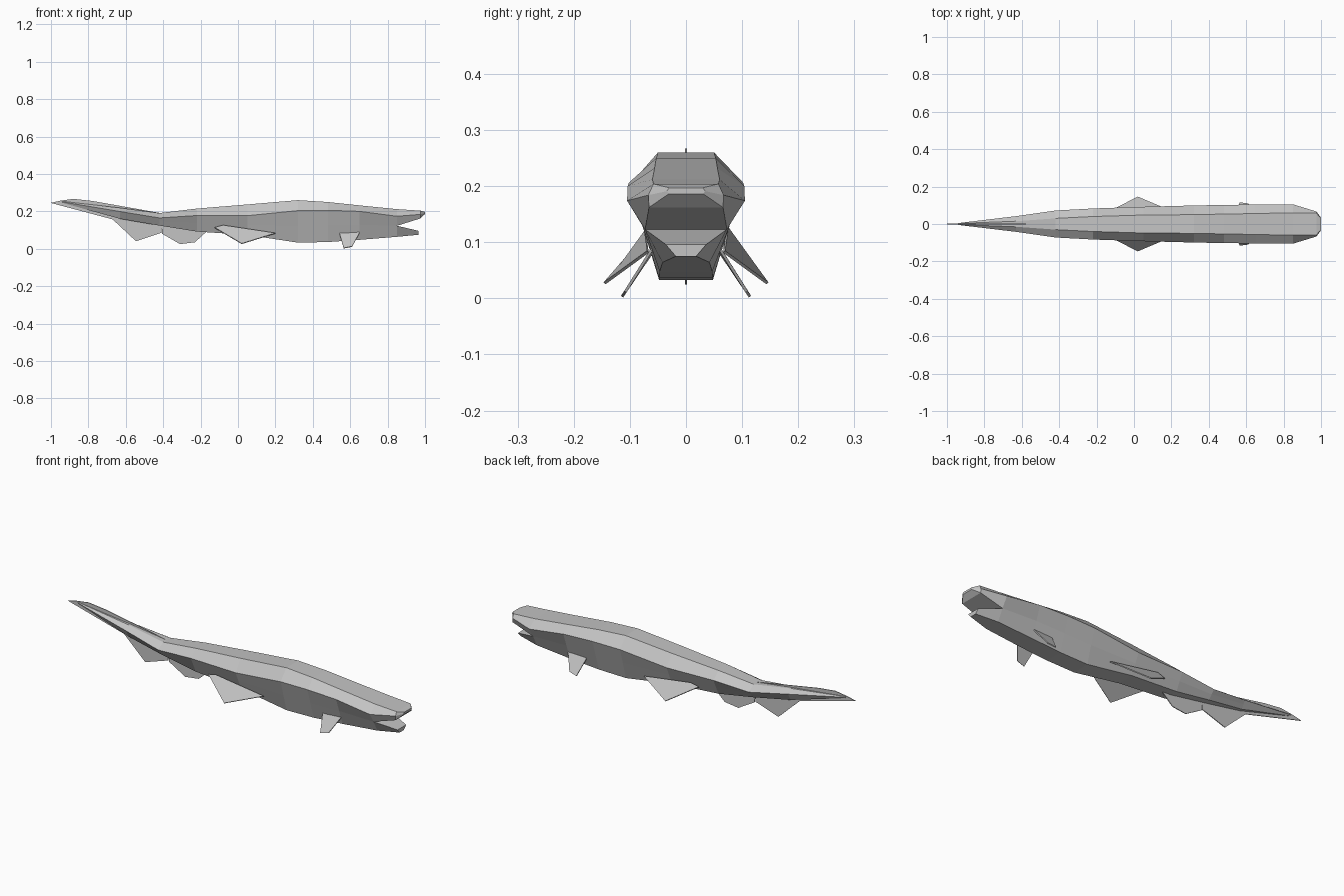
import bpy, bmesh
from mathutils import Vector

if "Cube" in bpy.data.objects:
    bpy.data.objects.remove(bpy.data.objects["Cube"])

hide = bpy.data.materials.new("grey hide")
hide.diffuse_color = (0.55, 0.55, 0.55, 1)
hide.use_nodes = True
hide.node_tree.nodes["Principled BSDF"].inputs["Base Color"].default_value = hide.diffuse_color


def make(name, bm):
    bmesh.ops.recalc_face_normals(bm, faces=bm.faces)
    me = bpy.data.meshes.new(name)
    bm.to_mesh(me)
    bm.free()
    me.materials.append(hide)
    ob = bpy.data.objects.new(name, me)
    bpy.context.collection.objects.link(ob)
    return ob


def ring(bm, x, half):
    """Closed cross-section from its (half width, z) points; x may vary per point."""
    pts = [(p[2] if len(p) > 2 else x, p[0], p[1]) for p in half]
    pts += [(px, -y, z) for px, y, z in reversed(pts)]
    return [bm.verts.new(p) for p in pts]


def bridge(bm, a, b):
    n = len(a)
    for i in range(n):
        j = (i + 1) % n
        bm.faces.new((a[i], a[j], b[j], b[i]))


# Body: x, top (half width, z), widest, belly
stations = [
    (-0.94, .003, .254, .005, .251, .003, .246),
    (-0.63, .015, .219, .042, .199, .020, .160),
    (-0.42, .030, .191, .072, .165, .036, .124),
    (-0.22, .040, .215, .083, .178, .042, .092),
    (0.05, .048, .237, .092, .177, .046, .074),
    (0.32, .050, .260, .099, .204, .048, .033),
    (0.48, .053, .250, .102, .206, .048, .036),
    (0.65, .056, .232, .104, .200, .047, .048),
]
bm = bmesh.new()
rings = []
for x, wt, zt, wm, zm, wb, zb in stations:
    t = 0.47
    side = (wm + (wb - wm) * t, zm + (zb - zm) * t)
    rings.append(ring(bm, x, [(wt, zt), (wm, zm), side, (wb, zb)]))
# The last section runs through the corners of the mouth
neck = ring(bm, .85, [(.060, .212), (.105, .174), (.073, .123), (.042, .064)])
rings.append(neck)
for a, b in zip(rings, rings[1:]):
    bridge(bm, a, b)
bm.faces.new(rings[0])

# Snout and lower jaw split at the mouth corners
lip = ring(bm, .975, [(.058, .204), (.067, .184), (.066, .162)])
nose = ring(bm, 1.0, [(.030, .197), (.034, .191), (.031, .186)])
bridge(bm, neck[:3] + neck[5:], lip)
bridge(bm, lip, nose)
bm.faces.new(nose)
chin = ring(bm, .965, [(.036, .096), (.018, .075)])
bridge(bm, neck[2:6], chin)
bm.faces.new(chin)
make("body", bm)


def plate(name, outline, half):
    """Thin fin from a 3D outline, thickened evenly about its plane."""
    p = [Vector(v) for v in outline]
    n = (p[1] - p[0]).cross(p[2] - p[0]).normalized() * half
    bm = bmesh.new()
    a = [bm.verts.new(v + n) for v in p]
    b = [bm.verts.new(v - n) for v in p]
    bm.faces.new(a)
    bm.faces.new(b[::-1])
    bridge(bm, a, b)
    return make(name, bm)


# Fins on the centre line
centre_fins = {
    "tail_fin": [(-1, .245), (-.67, .157), (-.545, .04), (-.41, .085), (-.41, .14), (-.63, .19), (-.92, .255)],
    "anal_fin": [(-.41, .13), (-.405, .08), (-.31, .025), (-.23, .035), (-.17, .09), (-.2, .14)],
    "tail_ridge": [(-1, .246), (-.95, .257), (-.88, .267), (-.78, .256), (-.42, .192), (-.6, .19)],
}
for name, pts in centre_fins.items():
    plate(name, [(x, 0, z) for x, z in pts], .002)

# Paired fins, wedges thinning from root to tip
paired_fins = {
    "front_fin": [(.54, .054, .092), (.565, .114, .003), (.61, .108, .012), (.655, .056, .095)],
    "rear_fin": [(-.125, .070, .113), (.02, .145, .027), (.20, .068, .083), (-.08, .074, .125)],
}
for name, pts in paired_fins.items():
    for s, side in ((1, "left"), (-1, "right")):
        plate(f"{name}_{side}", [(x, s * y, z) for x, y, z in pts], .0025)
